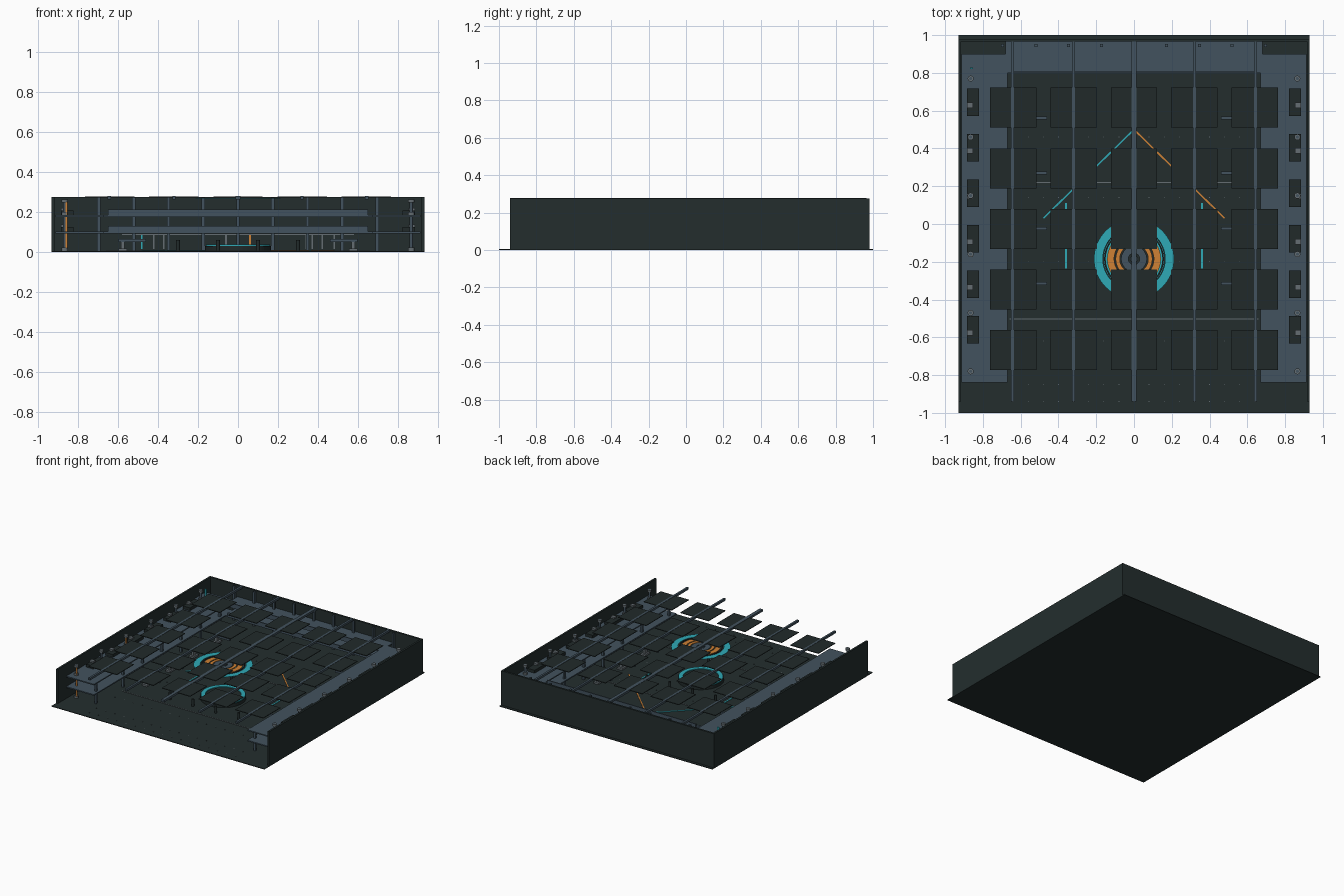
import bpy, bmesh, math

if "Cube" in bpy.data.objects:
    bpy.data.objects.remove(bpy.data.objects["Cube"])

def mat(name, rgb):
    m = bpy.data.materials.new(name)
    m.diffuse_color = (*rgb, 1)
    m.use_nodes = True
    m.node_tree.nodes["Principled BSDF"].inputs["Base Color"].default_value = m.diffuse_color
    return m

DARK = mat("dark_hull", (0.017, 0.027, 0.027))
PANEL = mat("dark_panel", (0.015, 0.023, 0.023))
BLUE = mat("blue_grey_steel", (0.055, 0.085, 0.112))
GREY = mat("light_grey", (0.13, 0.155, 0.17))
TEAL = mat("teal_light", (0.028, 0.40, 0.47))
ORANGE = mat("orange_light", (0.62, 0.22, 0.035))

def finish(name, bm, m):
    me = bpy.data.meshes.new(name)
    bm.to_mesh(me)
    bm.free()
    me.materials.append(m)
    ob = bpy.data.objects.new(name, me)
    bpy.context.collection.objects.link(ob)
    return ob

def boxes(name, m, items):
    """Each item is x0, x1, y0, y1, z0, z1; all joined in one object."""
    bm = bmesh.new()
    for x0, x1, y0, y1, z0, z1 in items:
        vs = bmesh.ops.create_cube(bm, size=1)["verts"]
        bmesh.ops.scale(bm, verts=vs, vec=(x1 - x0, y1 - y0, z1 - z0))
        bmesh.ops.translate(bm, verts=vs, vec=((x0 + x1) / 2, (y0 + y1) / 2, (z0 + z1) / 2))
    return finish(name, bm, m)

def both(items):
    """Add the mirror image across x = 0."""
    return items + [(-b, -a, c, d, e, f) for a, b, c, d, e, f in items]

def cylinders(name, m, items, seg=12):
    bm = bmesh.new()
    for x, y, z0, z1, r in items:
        vs = bmesh.ops.create_cone(bm, cap_ends=True, segments=seg, radius1=r, radius2=r, depth=z1 - z0)["verts"]
        bmesh.ops.translate(bm, verts=vs, vec=(x, y, (z0 + z1) / 2))
    return finish(name, bm, m)

def ring(name, m, c, r0, r1, z0, z1, seg=64):
    bm = bmesh.new()
    loops = []
    for i in range(seg):
        a = 2 * math.pi * i / seg
        loops.append([bm.verts.new((c[0] + r * math.cos(a), c[1] + r * math.sin(a), z))
                      for r, z in ((r0, z0), (r1, z0), (r1, z1), (r0, z1))])
    for i in range(seg):
        p, q = loops[i], loops[(i + 1) % seg]
        for k in range(4):
            n = (k + 1) % 4
            bm.faces.new((p[k], q[k], q[n], p[n]))
    bmesh.ops.recalc_face_normals(bm, faces=bm.faces)
    return finish(name, bm, m)

# Hall shell: floor and three walls, open at the front
boxes("floor", DARK, [(-0.93, 0.93, -1, 1, 0, 0.005)])
boxes("side_walls", DARK, both([(0.915, 0.93, -0.94, 0.98, 0.005, 0.275)]))
boxes("back_wall", DARK, [(-0.915, 0.915, 0.965, 0.98, 0.005, 0.275)])

# Two gallery levels along the sides and the back
LEVELS = (0.093, 0.175)
boxes("side_galleries", BLUE, both([(0.67, 0.912, -0.84, 0.90, z, z + 0.009) for z in LEVELS]))
boxes("back_galleries", BLUE, [(-0.68, 0.68, 0.80, 0.965, z, z + 0.009) for z in LEVELS])
boxes("back_parapets", BLUE, [(-0.65, 0.65, 0.80, 0.808, z + 0.009, z + 0.036) for z in LEVELS])

# Pilasters on the back wall and columns under the galleries
boxes("back_pilasters", BLUE, [(x - 0.008, x + 0.008, 0.938, 0.954, 0.005, 0.272)
                               for x in (-0.695, -0.52, -0.347, -0.173, 0, 0.173, 0.347, 0.52, 0.695)])
BAYS = [0.645 - 0.241 * i for i in range(6)]
boxes("gallery_columns", BLUE, both([(0.687, 0.703, y - 0.008, y + 0.008, 0.005, 0.176)
                                     for y in [b + 0.12 for b in BAYS] + [-0.78]]))

# Equipment bays on each gallery level
boxes("bay_cabinets", PANEL, both([(0.82, 0.883, y - 0.072, y + 0.072, z + 0.009, z + 0.032)
                                   for y in BAYS for z in LEVELS]))
boxes("bay_units", GREY, both([(0.852, 0.883, y - 0.03, y - 0.002, z + 0.032, z + 0.045)
                               for y in BAYS for z in LEVELS]))
POSTS = [0.77 - 0.31 * i for i in range(6)]
cylinders("gallery_posts", BLUE, [(s * 0.865, y, 0.005, 0.262, 0.008) for s in (-1, 1) for y in POSTS])
cylinders("gallery_post_collars", GREY, [(s * 0.865, y, z, z + 0.016, 0.016)
                                         for s in (-1, 1) for y in POSTS for z in (0.005, 0.184, 0.246)])
boxes("post_lights_orange", ORANGE, [(-0.862, -0.852, y - 0.012, y - 0.006, 0.02, 0.25) for y in (-0.78, -0.16)])
boxes("post_light_teal", TEAL, [(-0.868, -0.852, 0.82, 0.828, 0.19, 0.25)])

# Ceiling: long beams and floating panels
boxes("ceiling_beams", BLUE, [(x - w, x + w, -0.94, 0.965, 0.262, 0.279)
                              for x, w in ((-0.643, 0.008), (-0.32, 0.008), (0, 0.013), (0.32, 0.008), (0.643, 0.008))])
boxes("ceiling_panels", PANEL, [(x - 0.123, x + 0.123, y - 0.106, y + 0.106, 0.272, 0.277)
                                for x in (-0.64, -0.32, 0, 0.32, 0.64)
                                for y in (0.617, 0.295, -0.026, -0.347, -0.668)])

# Ceiling light rings
C = (0, -0.185)
ring("ceiling_ring_teal", TEAL, C, 0.165, 0.212, 0.267, 0.270)
ring("ceiling_ring_edge", PANEL, C, 0.150, 0.158, 0.267, 0.270)
ring("ceiling_ring_orange", ORANGE, C, 0.105, 0.142, 0.266, 0.270)
ring("ceiling_ring_orange_inner", ORANGE, C, 0.075, 0.097, 0.266, 0.270)
ring("ceiling_ring_hub", BLUE, C, 0.030, 0.068, 0.266, 0.270)
ring("ceiling_ring_core", BLUE, C, 0.002, 0.020, 0.266, 0.270)

# Round table in the middle of the floor, with stools
cylinders("table_base", PANEL, [(C[0], C[1], 0.005, 0.03, 0.165)], 48)
ring("table_ring", TEAL, C, 0.128, 0.16, 0.028, 0.036)
cylinders("stools", PANEL, [(x, y, 0.005, 0.06, 0.01)
                            for x in (-0.3, -0.1, 0.1, 0.3) for y in (-0.42, 0.06)])

# Side consoles
ROWS = (0.56, 0.27, -0.024, -0.315)
boxes("console_bases", GREY, both([(0.555, 0.597, y - 0.03, y + 0.03, 0.005, 0.018) for y in ROWS]
                                  + [(0.567, 0.585, y - 0.015, y + 0.015, 0.018, 0.05) for y in ROWS]))
boxes("console_tops", BLUE, both([(0.46, 0.597, y - 0.008, y + 0.008, 0.05, 0.064) for y in ROWS]))

# Floor guide lights and marks
for name, m, s in (("guide_light_teal", TEAL, -1), ("guide_light_orange", ORANGE, 1)):
    ob = boxes(name, m, [(-0.335, 0.335, -0.004, 0.004, 0.005, 0.009)])
    ob.location = (s * 0.24, 0.265, 0)
    ob.rotation_euler.z = -s * math.radians(44.4)
boxes("floor_strips", TEAL, both([(0.355, 0.364, -0.235, 0.11, 0.005, 0.009)]))
boxes("floor_marks", GREY, [(-0.52, 0.52, 0.217, 0.222, 0.005, 0.008), (-0.66, 0.66, -0.505, -0.5, 0.005, 0.008)])
boxes("floor_studs", GREY, [(x * 0.08 - 0.002, x * 0.08 + 0.002, y - 0.002, y + 0.002, 0.005, 0.008)
                            for x in range(-8, 9) for y in (-0.94, -0.85, -0.62, -0.2, 0.14, 0.46)])

# Doorway strips on the back wall below the gallery
def strips(name, m, xs):
    boxes(name, m, [(x - 0.004, x + 0.004, 0.958, 0.965, 0.015, 0.085) for x in xs])

strips("door_strip_teal", TEAL, [-0.48])
strips("door_strip_orange", ORANGE, [0.06])
strips("door_strips", GREY, [-0.42, -0.37, -0.06, 0.34, 0.37, 0.42, 0.48])
boxes("door_header", GREY, [(-0.58, 0.58, 0.958, 0.965, 0.085, 0.09)])
